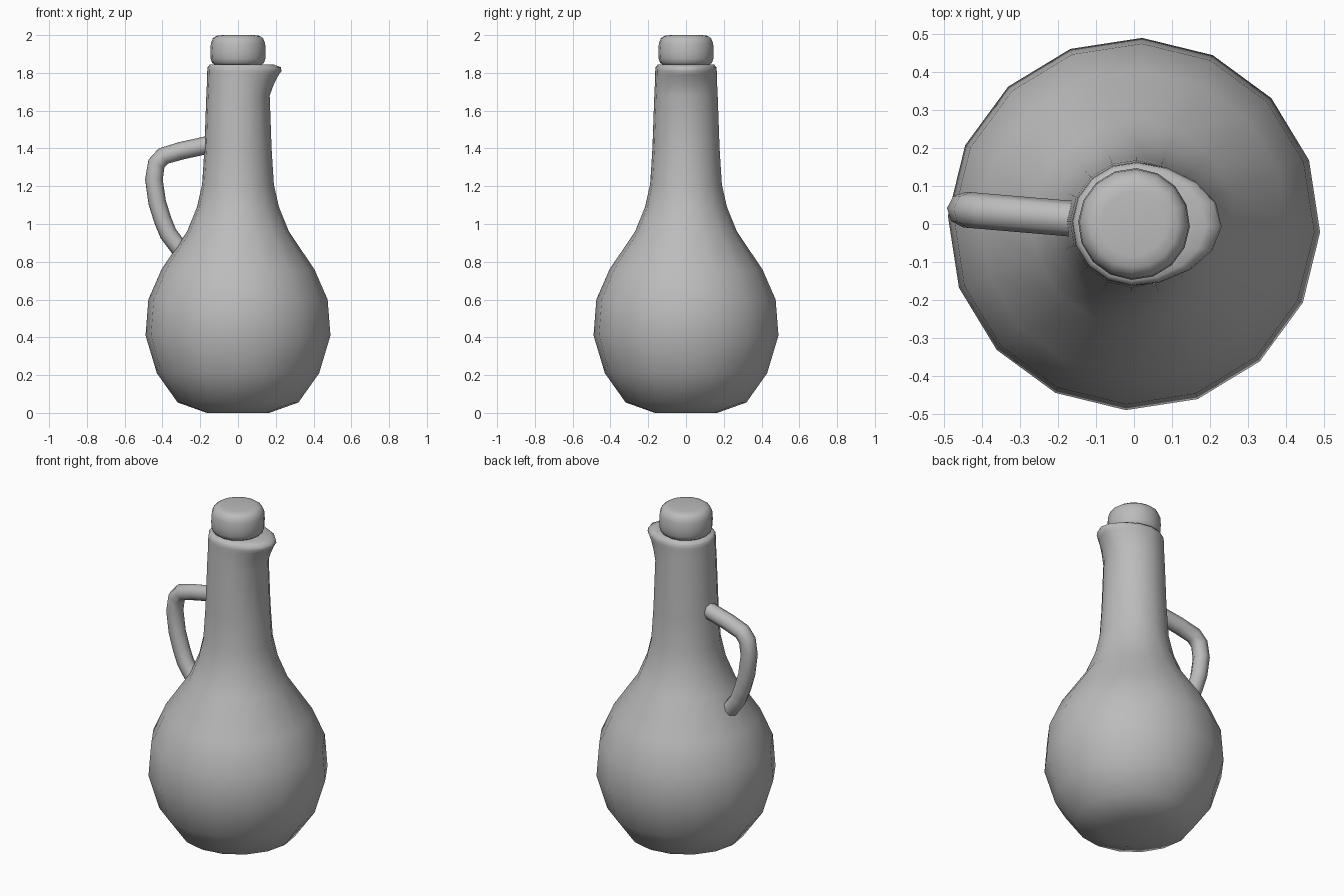
import bpy, bmesh, math

default = bpy.data.objects.get("Cube")
if default:
    bpy.data.objects.remove(default, do_unlink=True)

SIDES = 16
TURN = math.radians(-2.5)

grey = bpy.data.materials.new("plain grey")
grey.use_nodes = True
colour = (0.5, 0.5, 0.5, 1)
grey.diffuse_color = colour
grey.node_tree.nodes["Principled BSDF"].inputs["Base Color"].default_value = colour


def lathe(name, profile, push=None):
    """Spin (radius, height, spout push) rings about z, closing both ends with a fan."""
    bm = bmesh.new()
    rings = []
    for r, z, out in profile:
        ring = []
        for i in range(SIDES):
            a = TURN + math.tau * i / SIDES
            lip = out * max(0, math.cos(a)) ** 1.5
            ring.append(bm.verts.new((r * math.cos(a) + lip, r * math.sin(a), z)))
        rings.append(ring)
    for low, high in zip(rings, rings[1:]):
        for i in range(SIDES):
            j = (i + 1) % SIDES
            bm.faces.new((low[i], low[j], high[j], high[i]))
    for ring, z in ((rings[0], profile[0][1]), (rings[-1], profile[-1][1])):
        pole = bm.verts.new((0, 0, z))
        for i in range(SIDES):
            bm.faces.new((ring[i], ring[(i + 1) % SIDES], pole))
    bmesh.ops.recalc_face_normals(bm, faces=bm.faces)
    mesh = bpy.data.meshes.new(name)
    bm.to_mesh(mesh)
    bm.free()
    mesh.shade_smooth()
    mesh.materials.append(grey)
    obj = bpy.data.objects.new(name, mesh)
    bpy.context.collection.objects.link(obj)
    return obj


# Round bottle with a tall neck and a pouring lip pulled out towards +x
lathe("bottle", [
    (0.165, 0, 0), (0.32, 0.055, 0), (0.43, 0.21, 0), (0.49, 0.41, 0),
    (0.475, 0.6, 0), (0.405, 0.76, 0), (0.27, 0.96, 0), (0.217, 1.09, 0),
    (0.19, 1.21, 0), (0.178, 1.4, 0), (0.168, 1.68, 0), (0.165, 1.74, 0.025),
    (0.163, 1.79, 0.053), (0.163, 1.81, 0.068), (0.161, 1.83, 0.066),
    (0.15, 1.844, 0.04), (0.12, 1.845, 0)])

# Rounded stopper
lathe("stopper", [
    (0.12, 1.84, 0), (0.137, 1.853, 0), (0.145, 1.875, 0), (0.147, 1.91, 0),
    (0.144, 1.955, 0), (0.134, 1.982, 0), (0.115, 1.996, 0), (0.085, 2, 0)])

# Bent tube handle, turned slightly away from the x axis
path = [(-0.13, 1.425), (-0.3, 1.388), (-0.395, 1.36), (-0.432, 1.32),
        (-0.445, 1.235), (-0.428, 1.115), (-0.4, 1.025), (-0.37, 0.95),
        (-0.315, 0.877), (-0.27, 0.835)]
curve = bpy.data.curves.new("handle", "CURVE")
curve.dimensions = "3D"
curve.bevel_depth = 0.047
curve.bevel_resolution = 2
curve.use_fill_caps = True
spline = curve.splines.new("POLY")
spline.points.add(len(path) - 1)
for point, (x, z) in zip(spline.points, path):
    point.co = (x, -0.085 * x, z, 1)
spline.use_smooth = True
curve.materials.append(grey)
handle = bpy.data.objects.new("handle", curve)
bpy.context.collection.objects.link(handle)
bpy.ops.object.select_all(action="DESELECT")
handle.select_set(True)
bpy.context.view_layer.objects.active = handle
bpy.ops.object.convert(target="MESH")
